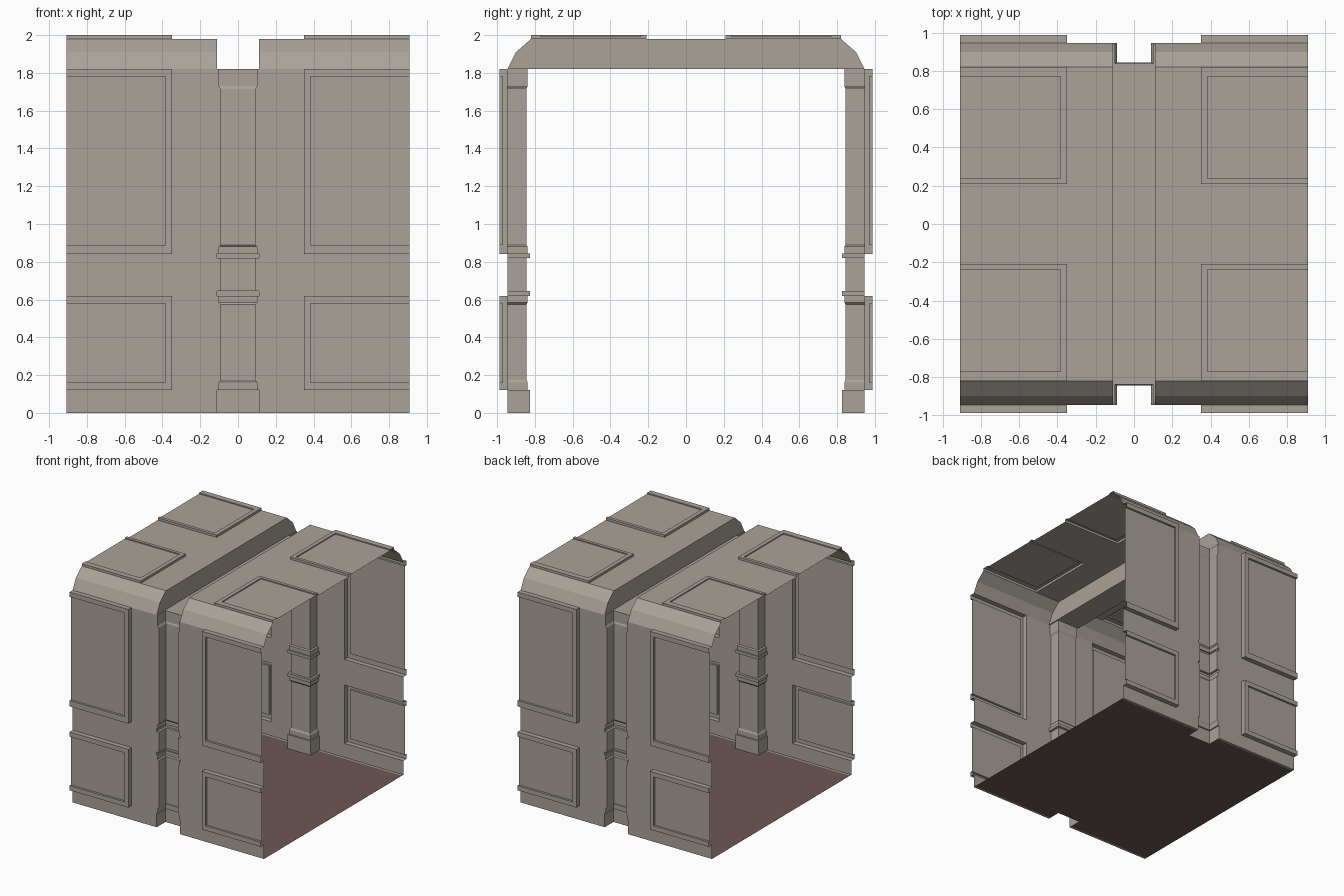
import bpy
import bmesh

cube = bpy.data.objects.get("Cube")
if cube:
    bpy.data.objects.remove(cube)

END, WALL, CEIL, SPRING = 0.908, 0.945, 1.98, 1.82   # half length, wall plane, ceiling, top of wall
PANEL_X, BEAM = 0.35, 0.11                           # panel start, half width of the rib


def material(name, color):
    m = bpy.data.materials.new(name)
    m.use_nodes = True
    m.diffuse_color = (*color, 1)
    m.node_tree.nodes["Principled BSDF"].inputs["Base Color"].default_value = (*color, 1)
    return m


stone = material("warm grey stone", (0.40, 0.36, 0.315))
carpet = material("dull red brown floor", (0.155, 0.095, 0.087))


def build(name, faces, mat):
    """One quarter of a thin shell, mirrored to all four corners."""
    bm = bmesh.new()
    for f in faces:
        bm.faces.new([bm.verts.new(p) for p in f])
    bmesh.ops.remove_doubles(bm, verts=bm.verts, dist=0.0005)
    bmesh.ops.recalc_face_normals(bm, faces=bm.faces)
    me = bpy.data.meshes.new(name)
    bm.to_mesh(me)
    bm.free()
    me.materials.append(mat)
    ob = bpy.data.objects.new(name, me)
    bpy.context.collection.objects.link(ob)
    mirror = ob.modifiers.new("four corners", "MIRROR")
    mirror.use_axis = (True, True, False)
    mirror.use_clip = True
    return ob


def on_wall(x, v, out):
    return (x, WALL + out, v)


def on_ceiling(x, v, out):
    return (x, v, CEIL + out)


def rect(place, x0, x1, v0, v1, out=0):
    return [place(x0, v0, out), place(x1, v0, out), place(x1, v1, out), place(x0, v1, out)]


def step(place, x, v0, v1, a, b):
    """Three-sided rim of a panel that runs off the open end."""
    path = [(END, v0), (x, v0), (x, v1), (END, v1)]
    return [[place(*p, a), place(*q, a), place(*q, b), place(*p, b)]
            for p, q in zip(path, path[1:])]


def panel(place, v0, v1, low, high, rise, sunk):
    """Raised frame with a slightly sunken field."""
    xi, w0, w1 = PANEL_X + 0.035, v0 + low, v1 - high
    return (step(place, PANEL_X, v0, v1, 0, rise)
            + step(place, xi, w0, w1, rise, sunk)
            + [rect(place, PANEL_X, xi, v0, v1, rise),
               rect(place, xi, END, v0, w0, rise),
               rect(place, xi, END, w1, v1, rise),
               rect(place, xi, END, w0, w1, sunk)])


# Walls: plain bands between two panels
wall = [rect(on_wall, PANEL_X, END, 0, 0.12),
        rect(on_wall, PANEL_X, END, 0.62, 0.84)]
wall += panel(on_wall, 0.12, 0.62, 0.04, 0.04, 0.042, 0.024)
wall += panel(on_wall, 0.84, SPRING, 0.05, 0.04, 0.042, 0.024)
build("wall_panels", wall, stone)

# Pilasters: (half width, inner face) of each section, stacked by height
base, collar, shaft = (BEAM, 0.825), (0.10, 0.838), (0.09, 0.845)
stack = [(0, base), (0.12, base), (0.12, collar), (0.16, collar), (0.175, shaft),
         (0.575, shaft), (0.585, collar), (0.62, collar), (0.62, base), (0.645, base),
         (0.645, shaft), (0.82, shaft), (0.82, base), (0.845, base), (0.845, collar),
         (0.88, collar), (0.89, shaft), (1.715, shaft), (1.73, collar), (SPRING, collar)]
pilaster, backing = [], []
for (z0, (w0, y0)), (z1, (w1, y1)) in zip(stack, stack[1:]):
    pilaster.append([(0, y0, z0), (w0, y0, z0), (w1, y1, z1), (0, y1, z1)])
    pilaster.append([(w0, y0, z0), (w0, WALL, z0), (w1, WALL, z1), (w1, y1, z1)])
    if z1 > z0:
        backing.append([(w0, WALL, z0), (PANEL_X, WALL, z0),
                        (PANEL_X, WALL, z1), (w1, WALL, z1)])
build("pilasters", pilaster, stone)
build("wall_strips_beside_pilasters", backing, stone)

# Ceiling: faceted cove and flat with panels
cove = [(WALL, SPRING), (0.90, 1.91), (0.82, CEIL)]
ceiling = [[(BEAM, *p), (END, *p), (END, *q), (BEAM, *q)] for p, q in zip(cove, cove[1:])]
ceiling += [rect(on_ceiling, BEAM, PANEL_X, 0, 0.82),
            rect(on_ceiling, PANEL_X, END, 0, 0.21)]
ceiling += panel(on_ceiling, 0.21, 0.82, 0.027, 0.05, 0.02, 0.011)
build("ceiling", ceiling, stone)

# Ceiling beam: hollow channel over the pilasters
beam = [[(BEAM, *p) for p in cove] + [(BEAM, 0, CEIL), (BEAM, 0, SPRING)],
        [(0, 0, SPRING), (BEAM, 0, SPRING), (BEAM, 0.838, SPRING), (0, 0.838, SPRING)],
        [(0.10, 0.838, SPRING), (BEAM, 0.838, SPRING),
         (BEAM, WALL, SPRING), (0.10, WALL, SPRING)]]
build("ceiling_beam", beam, stone)

# Floor, notched around the pilasters, with a narrow stone edge
EDGE = 0.925
build("floor", [[(0, 0, 0), (END, 0, 0), (END, 0.825, 0), (BEAM, 0.825, 0), (0, 0.825, 0)],
                [(BEAM, 0.825, 0), (END, 0.825, 0), (END, EDGE, 0), (BEAM, EDGE, 0)]], carpet)
build("floor_edging", [[(BEAM, EDGE, 0), (END, EDGE, 0), (END, WALL, 0), (BEAM, WALL, 0)]], stone)
